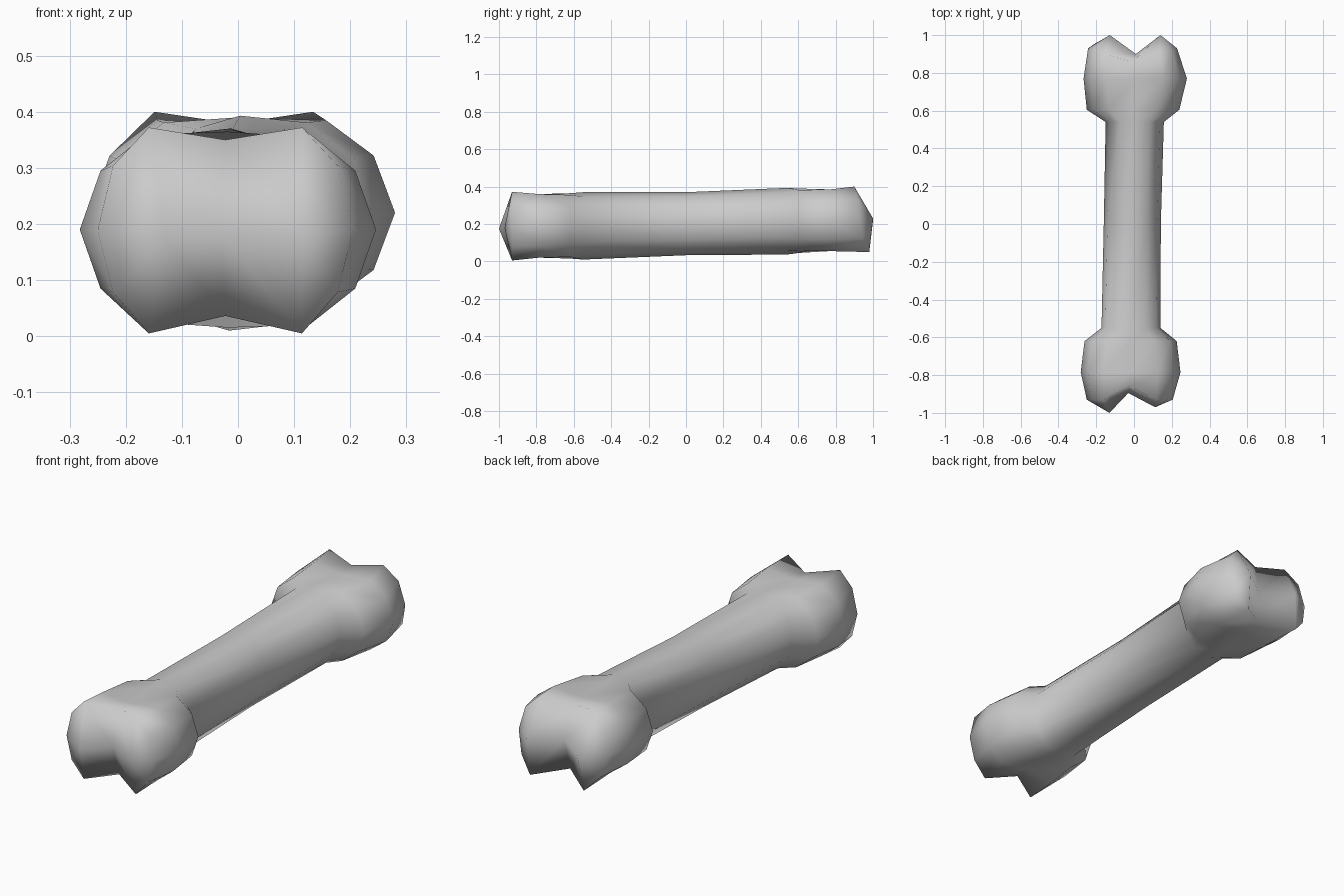
import bpy, bmesh

if "Cube" in bpy.data.objects:
    bpy.data.objects.remove(bpy.data.objects["Cube"])

# Half cross-sections as (width, height) fractions, top centre to bottom centre
SHAFT = [(0, 1), (.52, .87), (.87, .5), (1, 0), (.87, -.5), (.52, -.87), (0, -1)]
NECK = [(0, .97), (.52, .92), (.86, .55), (1, 0), (.86, -.55), (.52, -.92), (0, -.97)]
KNOB = [(0, .9), (.55, .97), (.86, .6), (1, 0), (.86, -.6), (.55, -.97), (0, -.87)]
TIP = [(0, .88), (.6, 1), (.88, .63), (1, 0), (.88, -.6), (.6, -1), (0, -.83)]

# Rings: shape, y, left x, right x, bottom z, top z
RINGS = [
    (TIP, -.93, -.25, .205, 0.005, .372),
    (KNOB, -.785, -.282, .246, 0.015, .365),
    (NECK, -.62, -.262, .226, 0.01, .37),
    (SHAFT, -.55, -.172, .14, .01, .37),
    (SHAFT, 0, -.16, .142, .033, .37),
    (SHAFT, .54, -.15, .158, .037, .393),
    (NECK, .605, -.25, .24, .04, .395),
    (KNOB, .77, -.267, .28, .05, .39),
    (TIP, .92, -.243, .228, .05, .40),
]
# Lengthwise shift of the tip-ring points (cleft in the middle)
FRONT_SHIFT = [.07, 0, 0, 0, 0, 0, .07]
BACK_SHIFT = [-.06, -.02, 0, .01, .03, .06, -.04]

bm = bmesh.new()


def ring(shape, y, xl, xr, zb, zt, shift=None):
    cx, cz, hh = (xl + xr) / 2, (zb + zt) / 2, (zt - zb) / 2
    hw = (xr - xl) / 2
    idx = list(range(7)) + list(range(5, 0, -1))
    out = []
    for k, i in enumerate(idx):
        fx, fz = shape[i]
        side = 1 if k < 7 else -1
        dy = shift[i] if shift else 0
        out.append(bm.verts.new((cx + side * fx * hw, y + dy, cz + fz * hh)))
    return out


def cap(r, left, notch, right):
    # Two blunt lobes with a cleft between them
    l, n, t = (bm.verts.new(p) for p in (left, notch, right))
    for tip, order in ((t, range(0, 7)), (l, range(6, 13))):
        o = [r[i % 12] for i in order]
        for a, b in zip(o[1:-2], o[2:-1]):
            bm.faces.new((a, b, tip))
        bm.faces.new((o[0], o[1], tip, n))
        bm.faces.new((o[-2], o[-1], n, tip))


# Shaft and knob walls
last = len(RINGS) - 1
loops = [ring(*r, shift=FRONT_SHIFT if i == 0 else BACK_SHIFT if i == last else None)
         for i, r in enumerate(RINGS)]
for a, b in zip(loops, loops[1:]):
    for i in range(12):
        j = (i + 1) % 12
        bm.faces.new((a[i], a[j], b[j], b[i]))

# Knob ends
cap(loops[0], (-.13, -1, .175), (-.03, -.895, .18), (.112, -.97, .18))
cap(loops[-1], (-.128, 1, .22), (.01, .9, .22), (.14, 1, .23))

bmesh.ops.recalc_face_normals(bm, faces=bm.faces)
for f in bm.faces:
    f.smooth = True
mesh = bpy.data.meshes.new("bone")
bm.to_mesh(mesh)
bm.free()
bone = bpy.data.objects.new("bone", mesh)
bpy.context.collection.objects.link(bone)
